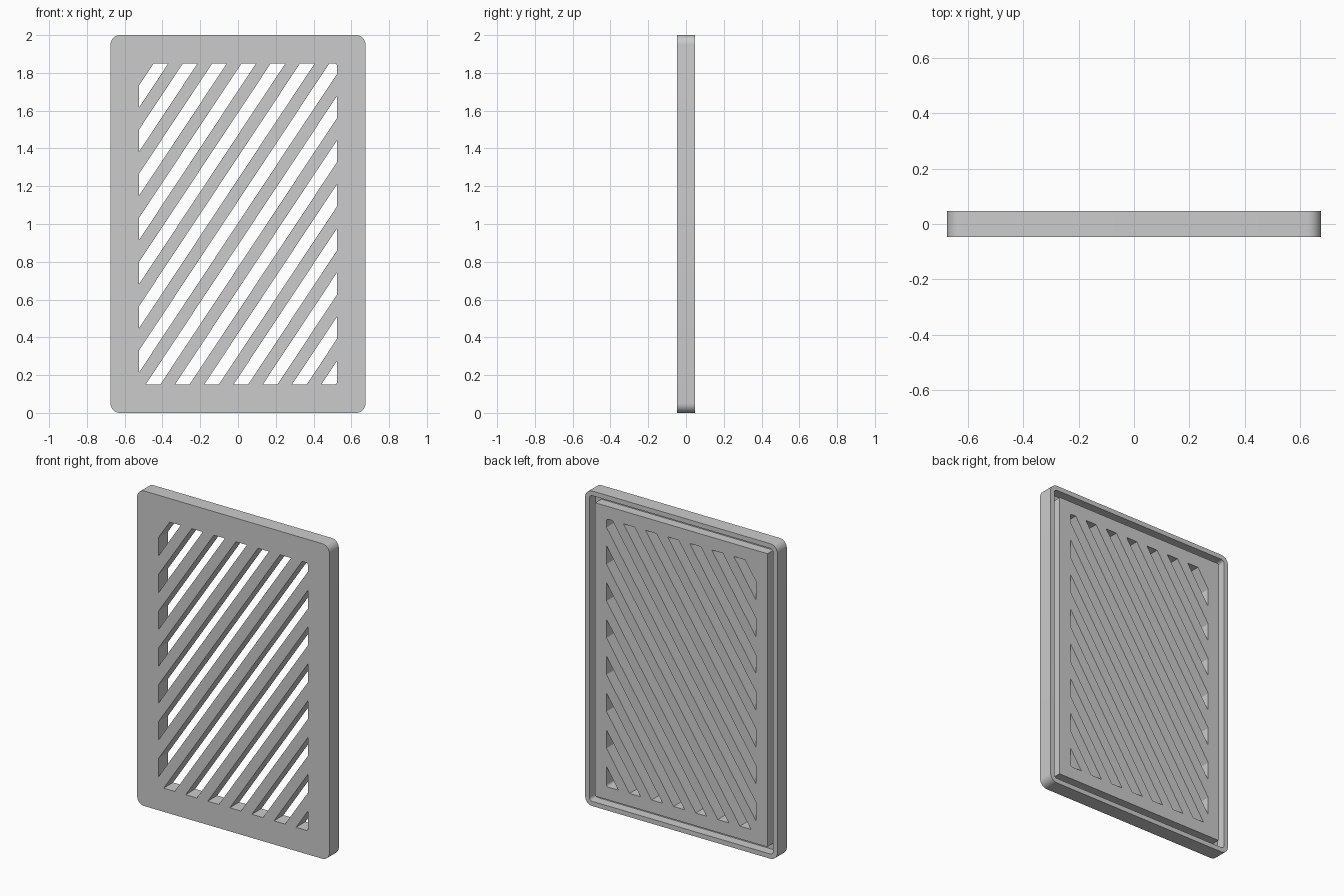
import bpy, bmesh
from math import cos, sin, pi

if "Cube" in bpy.data.objects:
    bpy.data.objects.remove(bpy.data.objects["Cube"])

W, H, D = 1.35, 2.0, 0.095          # overall width, height, depth
SLOPE, PITCH, SLOT = 1.508, 0.155, 0.0775


def round_rect(hw, hh, r, seg=8):
    """Rounded rectangle outline (x, z), centred on z = H/2."""
    pts = []
    for i, (sx, sz) in enumerate([(1, 1), (-1, 1), (-1, -1), (1, -1)]):
        for k in range(seg + 1):
            a = (i + k / seg) * pi / 2
            pts.append((sx * (hw - r) + r * cos(a),
                        H / 2 + sz * (hh - r) + r * sin(a)))
    return pts


def clip(pts, f):
    """Keep the part of a convex polygon where f >= 0."""
    out = []
    for p, q in zip(pts, pts[1:] + pts[:1]):
        a, b = f(p), f(q)
        if a >= 0:
            out.append(p)
        if a * b < 0:
            t = a / (a - b)
            out.append((p[0] + t * (q[0] - p[0]), p[1] + t * (q[1] - p[1])))
    return out


def add_prism(bm, pts, y0, y1):
    a = [bm.verts.new((x, y0, z)) for x, z in pts]
    b = [bm.verts.new((x, y1, z)) for x, z in pts]
    bm.faces.new(a)
    bm.faces.new(b)
    for i in range(len(a)):
        j = (i + 1) % len(a)
        bm.faces.new((a[i], a[j], b[j], b[i]))


def add_ring(bm, outer, inner, y0, y1):
    loops = [[bm.verts.new((x, y, z)) for x, z in pts]
             for pts, y in ((outer, y0), (outer, y1), (inner, y1), (inner, y0))]
    n = len(outer)
    for a, b in zip(loops, loops[1:] + loops[:1]):
        for i in range(n):
            j = (i + 1) % n
            bm.faces.new((a[i], a[j], b[j], b[i]))


def finish(bm, name):
    bmesh.ops.recalc_face_normals(bm, faces=bm.faces)
    me = bpy.data.meshes.new(name)
    bm.to_mesh(me)
    bm.free()
    ob = bpy.data.objects.new(name, me)
    bpy.context.collection.objects.link(ob)
    return ob


# Solid panel with rounded corners
bm = bmesh.new()
add_prism(bm, round_rect(W / 2, H / 2, 0.05), -D / 2, D / 2)
panel = finish(bm, "vent_panel")

# Groove around the back, between thin rim and inner block
bm = bmesh.new()
add_ring(bm, round_rect(0.645, 0.97, 0.02), round_rect(0.606, 0.931, 0.004),
         D / 2 - 0.06, D)
groove = finish(bm, "groove_cutter")

# Slanted slots, trimmed to a rounded window
bm = bmesh.new()
window = round_rect(0.525, 0.85, 0.015, 4)
for k in range(14):
    left = 0.441 - k * PITCH

    def offset(p):
        return p[0] - (p[1] - 0.15) / SLOPE - left
    poly = clip(window, offset)
    poly = clip(poly, lambda p: SLOT - offset(p))
    if len(poly) > 2:
        add_prism(bm, poly, -D, D)
slots = finish(bm, "slot_cutter")

# Cut the panel
bpy.context.view_layer.objects.active = panel
panel.select_set(True)
for cutter in (groove, slots):
    cutter.hide_render = True
    mod = panel.modifiers.new(cutter.name, 'BOOLEAN')
    mod.operation = 'DIFFERENCE'
    mod.solver = 'EXACT'
    mod.object = cutter
    bpy.ops.object.modifier_apply(modifier=mod.name)
    bpy.data.objects.remove(cutter)

bpy.ops.object.shade_smooth_by_angle(angle=pi / 6)
